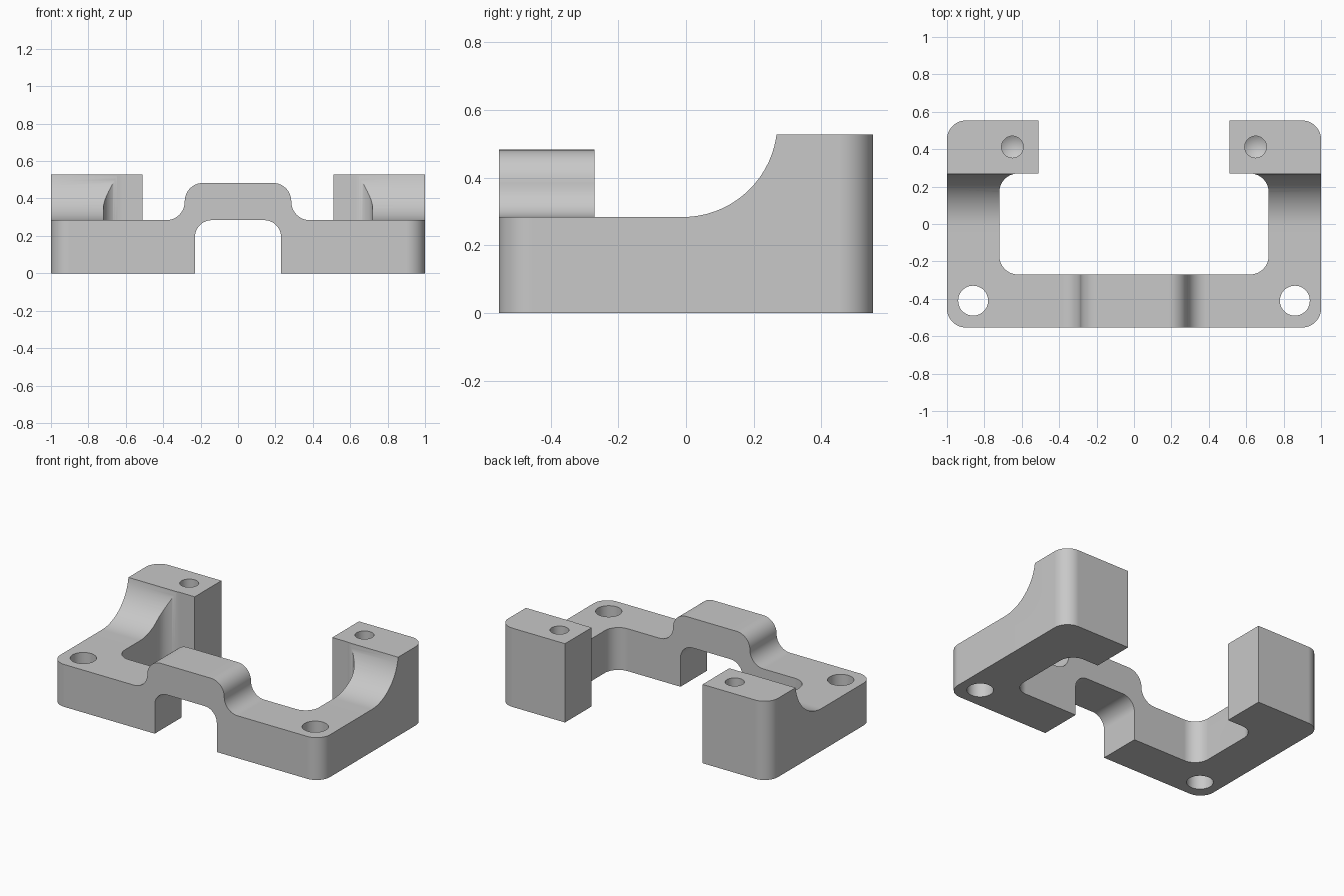
import bpy, bmesh
from math import sin, cos, radians, tan
from mathutils import Vector, Matrix

if "Cube" in bpy.data.objects:
    bpy.data.objects.remove(bpy.data.objects["Cube"])

STEPS = 12
BASE, BRIDGE, TOP = 0.284, 0.483, 0.528   # heights
HALF_Y, INNER_Y, INNER_X = 0.553, 0.27, 0.72


def rounded(points):
    """Outline from (a, b) corners or (a, b, radius) filleted corners."""
    out = []
    for i, p in enumerate(points):
        c = Vector(p[:2])
        if len(p) == 2:
            out.append(c)
            continue
        r = p[2]
        u = (Vector(points[i - 1][:2]) - c).normalized()
        v = (Vector(points[(i + 1) % len(points)][:2]) - c).normalized()
        # all filleted corners are right angles
        centre = c + (u + v) * r
        for k in range(STEPS + 1):
            t = radians(90 * k / STEPS)
            out.append(centre - v * r * cos(t) - u * r * sin(t))
    return out


def to_object(name, bm):
    bmesh.ops.recalc_face_normals(bm, faces=bm.faces)
    mesh = bpy.data.meshes.new(name)
    bm.to_mesh(mesh)
    bm.free()
    obj = bpy.data.objects.new(name, mesh)
    bpy.context.collection.objects.link(obj)
    return obj


def prism(name, outline, axis, lo, hi):
    """Extrude an outline along the given axis."""
    place = {"X": lambda p, h: (h, p[0], p[1]),
             "Y": lambda p, h: (p[0], h, p[1]),
             "Z": lambda p, h: (p[0], p[1], h)}[axis]
    bm = bmesh.new()
    face = bm.faces.new([bm.verts.new(place(p, lo)) for p in outline])
    ext = bmesh.ops.extrude_face_region(bm, geom=[face], use_keep_orig=True)
    shift = Vector(place((0, 0), hi - lo))
    moved = [g for g in ext["geom"] if isinstance(g, bmesh.types.BMVert)]
    bmesh.ops.translate(bm, verts=moved, vec=shift)
    return to_object(name, bm)


def drill(name, x, y, radius, lo, hi, point=0.0):
    """Round hole cutter, with an optional conical point at its bottom."""
    bm = bmesh.new()
    bmesh.ops.create_cone(bm, cap_ends=True, segments=48, radius1=radius,
                          radius2=radius, depth=hi - lo,
                          matrix=Matrix.Translation((x, y, (lo + hi) / 2)))
    if point:
        bottom = min(bm.faces, key=lambda f: f.calc_center_median().z)
        tip = bmesh.ops.poke(bm, faces=[bottom])["verts"][0]
        tip.co.z -= point
    return to_object(name, bm)


def cut(body, cutter):
    mod = body.modifiers.new("cut", "BOOLEAN")
    mod.operation = "DIFFERENCE"
    mod.solver = "EXACT"
    mod.object = cutter
    bpy.context.view_layer.objects.active = body
    bpy.ops.object.modifier_apply(modifier=mod.name)
    bpy.data.objects.remove(cutter)


# Bracket body: C-shaped plan
r = 0.1
right = [(1, -HALF_Y, r), (1, HALF_Y, r), (0.51, HALF_Y), (0.51, INNER_Y),
         (INNER_X, INNER_Y, r), (INNER_X, -INNER_Y, r)]
left = [(-p[0], *p[1:]) for p in reversed(right)]
bracket = prism("bracket", rounded(right + left), "Z", 0, TOP)

# Space above the front bar, leaving the raised bridge
f = 0.098
half = [(1.2, 1), (1.2, BASE), (0.285, BASE, f), (0.285, BRIDGE, f)]
mirror = [(-p[0], *p[1:]) for p in reversed(half)]
cut(bracket, prism("bar_cutter", rounded(half + mirror), "Y", -0.8, -0.1))

# Space above the side arms, sweeping up to the rear blocks
s = 0.28
sweep = [(-0.01 + s * sin(radians(a)), BASE + s - s * cos(radians(a)))
         for a in range(0, 91, 5)]
sweep = [(-0.15, BASE)] + sweep + [(sweep[-1][0], 1), (-0.15, 1)]
cut(bracket, prism("arm_cutter", sweep, "X", -1.2, 1.2))

# Channel under the bridge
channel = rounded([(-0.23, -0.1), (0.23, -0.1),
                   (0.23, BASE, 0.09), (-0.23, BASE, 0.09)])
cut(bracket, prism("channel_cutter", channel, "Y", -0.8, -0.1))

# Through holes in front, blind drilled holes in the rear blocks
for side in (-1, 1):
    cut(bracket, drill("front_hole", side * 0.86, -0.41, 0.08, -0.1, 0.7))
    cut(bracket, drill("rear_hole", side * 0.65, 0.412, 0.058, 0.22, 0.7, 0.035))

# Material and shading
grey = bpy.data.materials.new("plain grey")
grey.use_nodes = True
colour = (0.58, 0.58, 0.58, 1)
grey.diffuse_color = colour
grey.node_tree.nodes["Principled BSDF"].inputs["Base Color"].default_value = colour
bracket.data.materials.clear()
bracket.data.materials.append(grey)
for poly in bracket.data.polygons:
    poly.material_index = 0

bpy.ops.object.select_all(action="DESELECT")
bracket.select_set(True)
bpy.context.view_layer.objects.active = bracket
bpy.ops.object.shade_smooth_by_angle(angle=radians(30))
weighted = bracket.modifiers.new("weighted normals", "WEIGHTED_NORMAL")
weighted.keep_sharp = True
